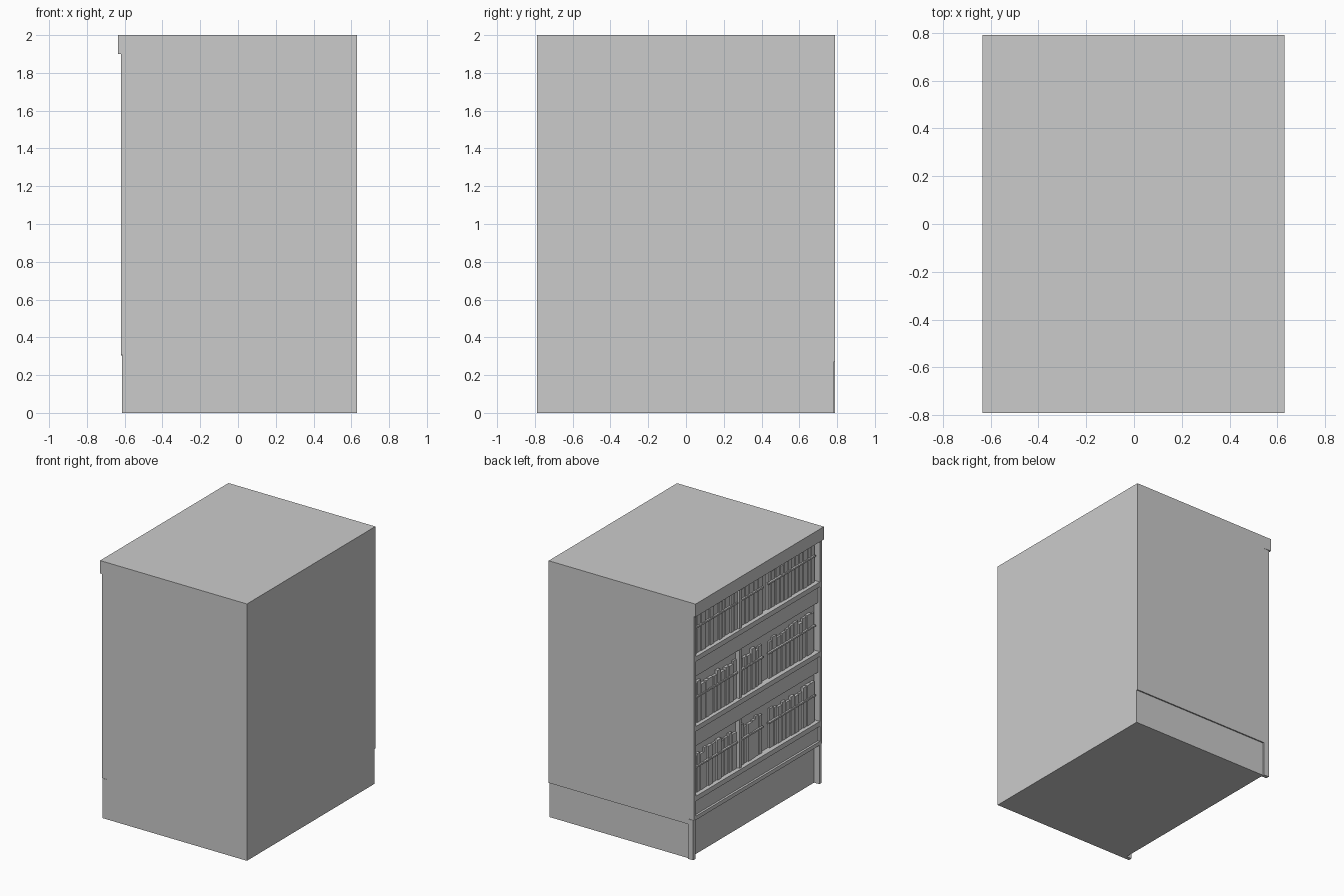
import bpy, random

if "Cube" in bpy.data.objects:
    bpy.data.objects.remove(bpy.data.objects["Cube"])

random.seed(4)


def box(name, x0, x1, y0, y1, z0, z1):
    bpy.ops.mesh.primitive_cube_add(size=1, location=((x0 + x1) / 2, (y0 + y1) / 2, (z0 + z1) / 2))
    ob = bpy.context.object
    ob.name = name
    ob.scale = (x1 - x0, y1 - y0, z1 - z0)
    bpy.ops.object.transform_apply(location=False, rotation=False, scale=True)
    return ob


def join(name, parts):
    bpy.ops.object.select_all(action='DESELECT')
    for p in parts:
        p.select_set(True)
    bpy.context.view_layer.objects.active = parts[0]
    bpy.ops.object.join()
    bpy.context.object.name = name


WALL, LIP = -0.57, -0.62

# Solid body, with the recessed plinth along the back
box("body", WALL, 0.63, -0.79, 0.79, 0.27, 2.0)
box("plinth", WALL, 0.63, -0.79, 0.78, 0, 0.27)

# Top header board
box("header", -0.635, WALL, -0.79, 0.79, 1.9, 2.0)

# Side uprights and their feet
for s, side in ((-1, "front"), (1, "back")):
    a, b = sorted((s * 0.762, s * 0.787))
    box(side + "_upright", LIP, WALL, a, b, 0.31, 1.9)
    a, b = sorted((s * 0.762, s * 0.79))
    box(side + "_foot", -0.615, WALL, a, b, 0, 0.31)

# Bottom ledge
box("bottom_ledge", LIP, WALL, -0.762, 0.762, 0.305, 0.335)

# Three rows: shelf lip, fascia board below it, divider, books and rails
groups = ((0.215, 0.755), (-0.10, 0.175), (-0.74, -0.165))
tops = (1.576, 1.033, 0.49)
for i, z in enumerate(tops):
    n = str(i + 1)
    ceiling = 1.9 if i == 0 else tops[i - 1] - 0.165
    box("shelf_lip_" + n, LIP, WALL, -0.762, 0.762, z - 0.038, z)
    bottom = z - 0.165 if i < 2 else 0.335
    box("shelf_fascia_" + n, -0.603, WALL, -0.762, 0.762, bottom, z - 0.038)
    box("divider_" + n, -0.605, WALL, 0.183, 0.207, z, ceiling)
    books, rails = [], []
    for y0, y1 in groups:
        y = y0
        while y < y1 - 0.025:
            w = random.uniform(0.032, 0.05)
            books.append(box("book", random.uniform(-0.594, -0.584), WALL,
                             y, min(y + w, y1), z, z + random.uniform(0.28, 0.32)))
            y += w + 0.008
        rails.append(box("rail", -0.6, -0.582, y0, y1, z + 0.2, z + 0.212))
    join("books_" + n, books)
    join("book_rails_" + n, rails)
